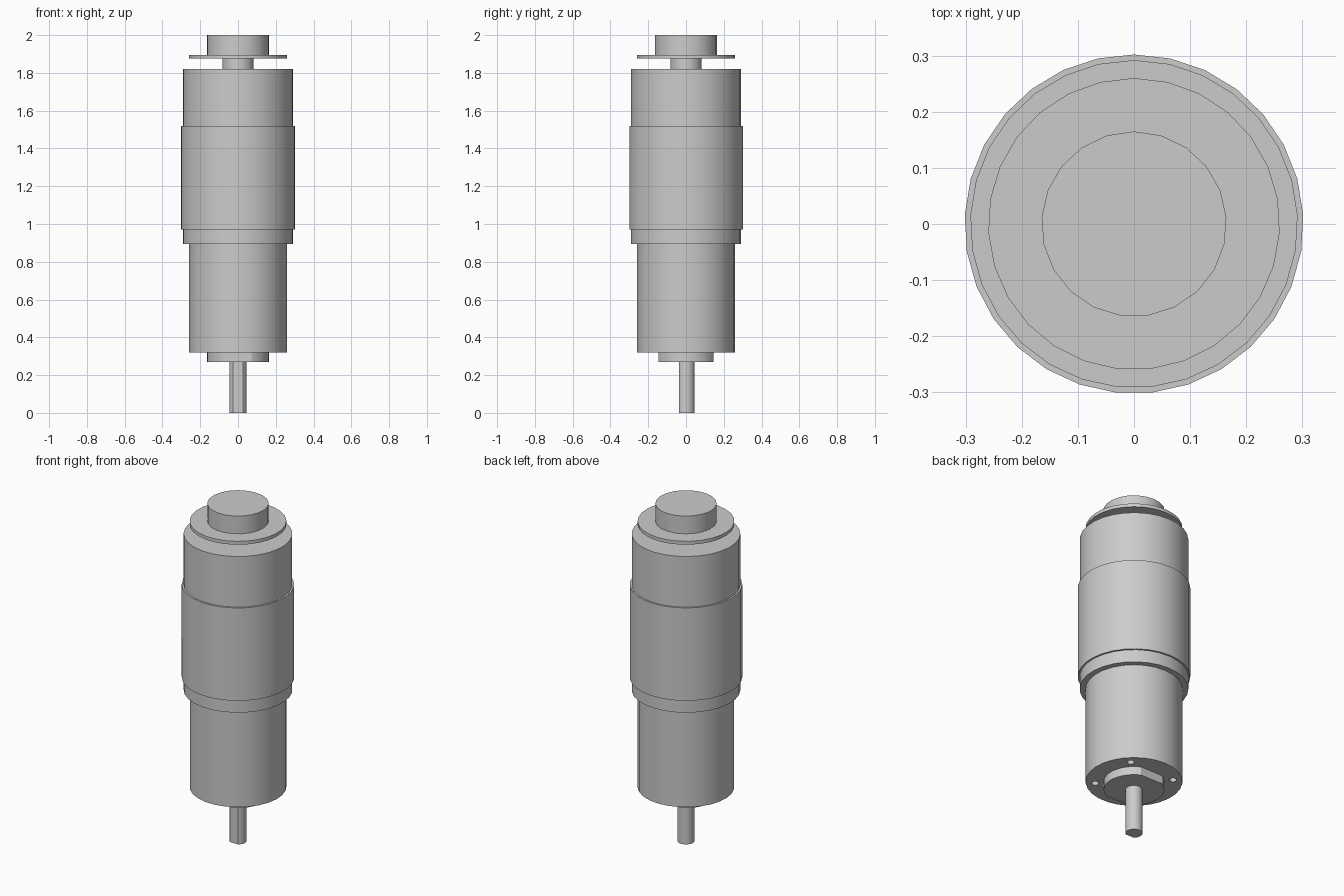
import bpy, bmesh
from math import radians, cos, sin
from mathutils import Vector

cube = bpy.data.objects.get("Cube")
if cube:
    bpy.data.objects.remove(cube, do_unlink=True)

steel = bpy.data.materials.new("grey_metal")
steel.use_nodes = True
grey = (0.6, 0.6, 0.6, 1)
steel.diffuse_color = grey
steel.node_tree.nodes["Principled BSDF"].inputs["Base Color"].default_value = grey


def cylinder(name, radius, z0, z1, sides, x=0, y=0, flats=()):
    """Upright cylinder with one corner on +y; flats are (normal y, distance) cuts."""
    bm = bmesh.new()
    ring = [bm.verts.new((x - radius * sin(radians(360 * i / sides)),
                          y + radius * cos(radians(360 * i / sides)), z0))
            for i in range(sides)]
    base = bm.faces.new(ring)
    top = bmesh.ops.extrude_face_region(bm, geom=[base], use_keep_orig=True)["geom"]
    bmesh.ops.translate(bm, vec=(0, 0, z1 - z0),
                        verts=[v for v in top if isinstance(v, bmesh.types.BMVert)])
    for side, dist in flats:
        n = Vector((0, side, 0))
        cut = bmesh.ops.bisect_plane(bm, geom=bm.verts[:] + bm.edges[:] + bm.faces[:],
                                     plane_co=n * dist, plane_no=n, clear_outer=True)
        edges = [e for e in cut["geom_cut"] if isinstance(e, bmesh.types.BMEdge)]
        bmesh.ops.holes_fill(bm, edges=edges)
    bmesh.ops.recalc_face_normals(bm, faces=bm.faces[:])
    mesh = bpy.data.meshes.new(name)
    bm.to_mesh(mesh)
    bm.free()
    mesh.materials.append(steel)
    obj = bpy.data.objects.new(name, mesh)
    bpy.context.collection.objects.link(obj)
    return obj


# Output end: shaft with a flat, and mounting boss with two flats
parts = [
    cylinder("output_shaft", 0.046, 0, 0.27, 24, flats=[(-1, 0.037)]),
    cylinder("mounting_boss", 0.163, 0.27, 0.32, 41, flats=[(-1, 0.146), (1, 0.146)]),
]

# Gearbox with four blind screw holes in its lower face
gearbox = cylinder("gearbox", 0.26, 0.32, 0.895, 27)
for i in range(4):
    a = radians(45 + 90 * i)
    cutter = cylinder("screw_hole_cutter", 0.02, 0.25, 0.42, 16,
                      0.21 * cos(a), 0.21 * sin(a))
    cutter.hide_render = True
    mod = gearbox.modifiers.new("screw_hole", "BOOLEAN")
    mod.operation = "DIFFERENCE"
    mod.solver = "EXACT"
    mod.object = cutter
    bpy.context.view_layer.objects.active = gearbox
    bpy.ops.object.modifier_apply(modifier=mod.name)
    bpy.data.objects.remove(cutter, do_unlink=True)
parts.append(gearbox)

# Motor housing, outer sleeve and encoder on top
parts += [
    cylinder("lower_collar", 0.292, 0.895, 0.97, 29),
    cylinder("outer_sleeve", 0.302, 0.97, 1.52, 29),
    cylinder("motor_can", 0.292, 1.52, 1.82, 29),
    cylinder("encoder_neck", 0.083, 1.82, 1.875, 21),
    cylinder("encoder_disc", 0.26, 1.875, 1.895, 27),
    cylinder("end_cap", 0.165, 1.895, 2.0, 21),
]

# Smooth round walls, crisp rims
bpy.ops.object.select_all(action="DESELECT")
for p in parts:
    p.select_set(True)
bpy.context.view_layer.objects.active = parts[0]
bpy.ops.object.shade_smooth_by_angle(angle=radians(25))
